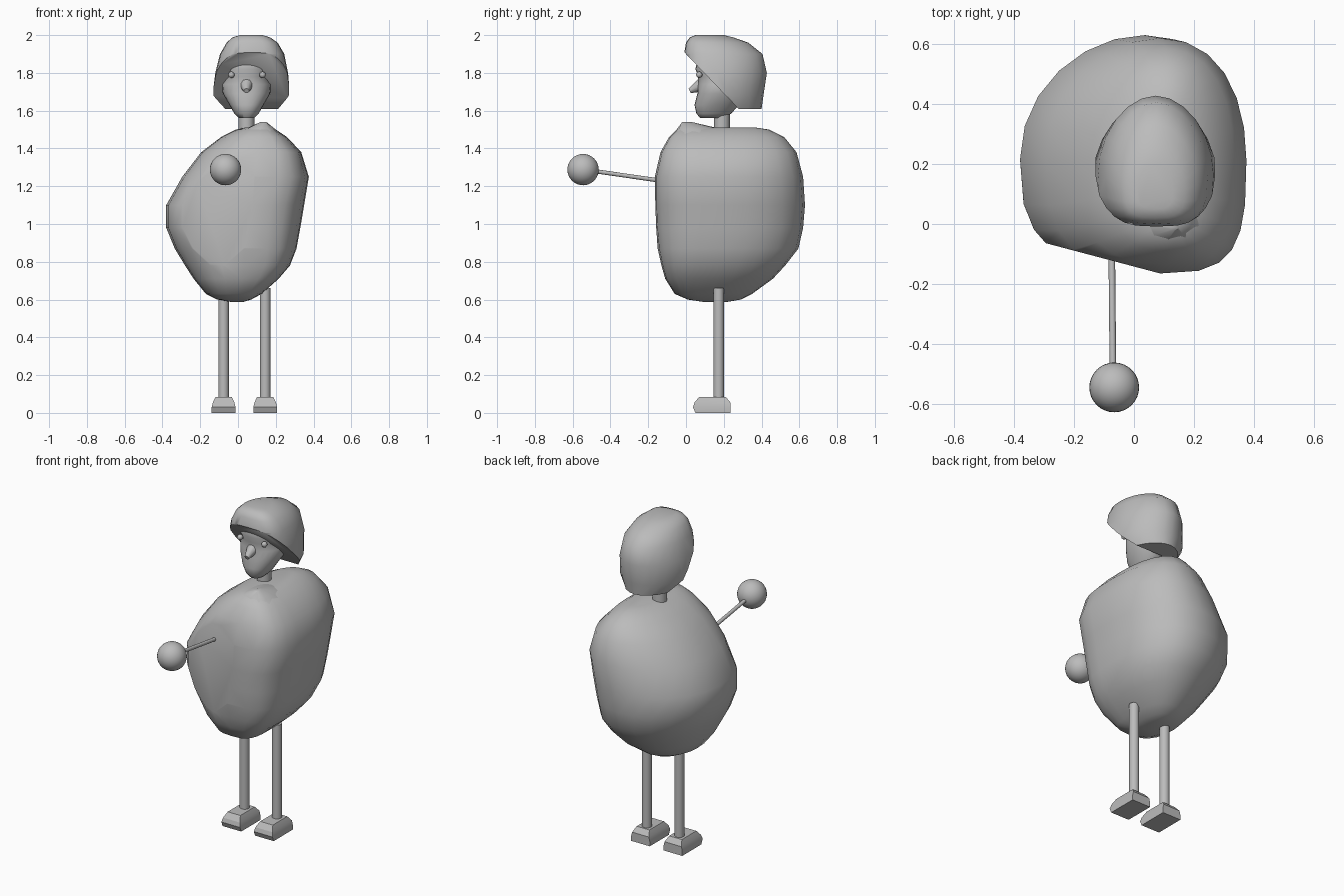
import bpy, bmesh, math
from mathutils import Vector

cube = bpy.data.objects.get("Cube")
if cube:
    bpy.data.objects.remove(cube)

grey = bpy.data.materials.new("plain grey")
grey.use_nodes = True
grey.diffuse_color = (0.5, 0.5, 0.5, 1)
grey.node_tree.nodes["Principled BSDF"].inputs["Base Color"].default_value = (0.5, 0.5, 0.5, 1)


def finish(name, bm, angle=50):
    bmesh.ops.recalc_face_normals(bm, faces=bm.faces[:])
    mesh = bpy.data.meshes.new(name)
    bm.to_mesh(mesh)
    bm.free()
    mesh.materials.append(grey)
    obj = bpy.data.objects.new(name, mesh)
    bpy.context.collection.objects.link(obj)
    bpy.ops.object.select_all(action='DESELECT')
    obj.select_set(True)
    bpy.context.view_layer.objects.active = obj
    bpy.ops.object.shade_smooth_by_angle(angle=math.radians(angle))
    return obj


def power(v, p):
    return math.copysign(abs(v) ** p, v)


def skin(bm, loops):
    """Join matching vertex loops into a closed solid."""
    count = len(loops[0])
    for low, high in zip(loops, loops[1:]):
        for i in range(count):
            j = (i + 1) % count
            bm.faces.new((low[i], low[j], high[j], high[i]))
    bm.faces.new(loops[0])
    bm.faces.new(loops[-1])


def loft(rings, sides=24, front=2.6, back=2.1, widest=0.45, skew=0.0):
    """Skin rounded sections given as (z, x min, x max, y min, y max)."""
    bm = bmesh.new()
    loops = []
    for z, x0, x1, y0, y1 in rings:
        cx, cy, half = (x0 + x1) / 2, y0 + (y1 - y0) * widest, (x1 - x0) / 2
        loop = []
        for i in range(sides):
            a = math.tau * i / sides
            s, c = math.sin(a), math.cos(a)
            e = 2 / (front if s < 0 else back)
            depth = cy - y0 if s < 0 else y1 - cy
            loop.append(bm.verts.new((cx + half * (power(c, e) + skew * s * s),
                                      cy + depth * power(s, e), z)))
        loops.append(loop)
    skin(bm, loops)
    return bm


def slice_off(bm, point, normal):
    """Remove what lies on the far side of the normal and close the cut."""
    cut = bmesh.ops.bisect_plane(bm, geom=bm.verts[:] + bm.edges[:] + bm.faces[:],
                                 plane_co=point, plane_no=normal, clear_inner=True)
    edges = [g for g in cut["geom_cut"] if isinstance(g, bmesh.types.BMEdge)]
    bmesh.ops.holes_fill(bm, edges=edges, sides=0)


def rod(name, a, b, r, r2=None, sides=16):
    a, b = Vector(a), Vector(b)
    bm = bmesh.new()
    bmesh.ops.create_cone(bm, cap_ends=True, segments=sides, radius1=r,
                          radius2=r if r2 is None else r2, depth=(b - a).length)
    bm.transform((b - a).to_track_quat('Z', 'Y').to_matrix().to_4x4())
    bmesh.ops.translate(bm, verts=bm.verts[:], vec=(a + b) / 2)
    return finish(name, bm)


def ball(name, centre, r, sides=24):
    bm = bmesh.new()
    bmesh.ops.create_uvsphere(bm, u_segments=sides, v_segments=sides // 2, radius=r)
    bmesh.ops.translate(bm, verts=bm.verts[:], vec=centre)
    return finish(name, bm)


# Bulky lopsided body with one flattened front corner
bm = loft([
    (0.588, -0.04, 0.03, 0.09, 0.22),
    (0.60, -0.11, 0.07, 0.01, 0.29),
    (0.63, -0.17, 0.125, -0.06, 0.35),
    (0.71, -0.235, 0.215, -0.11, 0.46),
    (0.78, -0.28, 0.275, -0.13, 0.525),
    (0.87, -0.335, 0.31, -0.15, 0.595),
    (0.98, -0.38, 0.33, -0.16, 0.62),
    (1.10, -0.38, 0.35, -0.165, 0.63),
    (1.25, -0.295, 0.375, -0.165, 0.62),
    (1.38, -0.195, 0.335, -0.135, 0.585),
    (1.46, -0.09, 0.26, -0.09, 0.52),
    (1.50, -0.01, 0.20, -0.05, 0.44),
    (1.512, 0.04, 0.16, 0.0, 0.36),
], front=2.9, back=2.05, widest=0.48, skew=0.14)
slice_off(bm, (-0.075, -0.122, 1.1), (0.09, 0.34, 0))
finish("body", bm)
# Shoulder ridge
finish("shoulder_peak", loft([
    (1.46, -0.05, 0.25, -0.08, 0.30),
    (1.50, 0.03, 0.20, -0.05, 0.20),
    (1.54, 0.12, 0.15, -0.02, 0.03),
], sides=12))

# Legs and block feet
for side, x in (("right", -0.076), ("left", 0.144)):
    rod(side + "_leg", (x, 0.173, 0.06), (x, 0.173, 0.66), 0.028)
    bm = bmesh.new()
    skin(bm, [[bm.verts.new((x + sx * half, y, z))
               for sx, y in ((-1, y0), (1, y0), (1, y1), (-1, y1))]
              for z, half, y0, y1 in ((0, 0.063, 0.05, 0.235), (0.03, 0.063, 0.037, 0.235),
                                      (0.055, 0.057, 0.045, 0.235), (0.085, 0.043, 0.07, 0.21))])
    finish(side + "_foot", bm, 20)

# Thin arm with ball hand
rod("arm", (-0.075, 0.0, 1.21), (-0.07, -0.52, 1.285), 0.011, sides=12)
ball("hand", (-0.066, -0.545, 1.288), 0.083, 32)

# Neck and face
rod("neck", (0.045, 0.19, 1.46), (0.045, 0.19, 1.64), 0.042)
finish("head", loft([
    (1.56, 0.005, 0.085, 0.075, 0.20),
    (1.585, -0.02, 0.11, 0.055, 0.24),
    (1.63, -0.045, 0.135, 0.045, 0.28),
    (1.69, -0.08, 0.17, 0.06, 0.32),
    (1.74, -0.085, 0.175, 0.062, 0.35),
    (1.78, -0.07, 0.16, 0.065, 0.36),
    (1.82, -0.085, 0.175, 0.05, 0.36),
    (1.87, -0.06, 0.15, 0.06, 0.35),
    (1.93, -0.01, 0.10, 0.12, 0.30),
], front=2.2))
rod("nose", (0.045, 0.08, 1.735), (0.045, 0.02, 1.705), 0.035, 0.014, 12)
for side, x in (("right", -0.035), ("left", 0.13)):
    ball(side + "_eye", (x, 0.07, 1.79), 0.017, 12)

# Bobbed hair, sliced diagonally above the face
bm = loft([
    (1.61, -0.09, 0.235, 0.02, 0.40),
    (1.68, -0.135, 0.275, 0.0, 0.41),
    (1.80, -0.12, 0.265, -0.01, 0.428),
    (1.90, -0.095, 0.245, -0.01, 0.405),
    (1.96, -0.06, 0.21, 0.0, 0.33),
    (1.988, -0.03, 0.17, 0.02, 0.25),
    (2.0, 0.01, 0.13, 0.05, 0.2),
], front=3.0, back=1.9, widest=0.4)
slice_off(bm, (0, 0.0, 1.90), (0, 0.72, 0.69))
finish("hair", bm)
